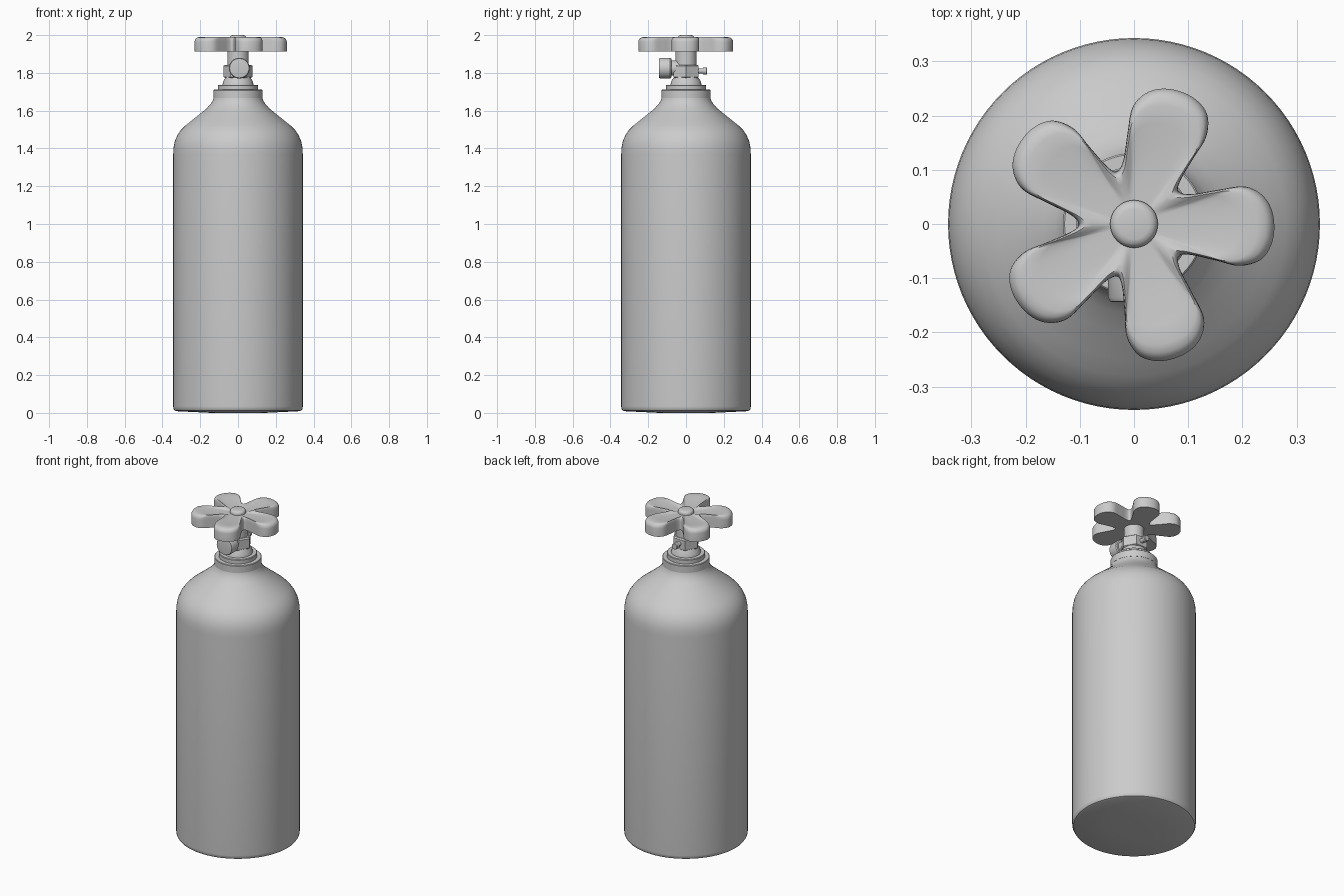
import bpy, bmesh, math
from mathutils import Vector, Matrix

if "Cube" in bpy.data.objects:
    bpy.data.objects.remove(bpy.data.objects["Cube"])


def finish(name, bm, angle=35):
    bmesh.ops.remove_doubles(bm, verts=bm.verts, dist=1e-6)
    bmesh.ops.recalc_face_normals(bm, faces=bm.faces)
    me = bpy.data.meshes.new(name)
    bm.to_mesh(me)
    bm.free()
    ob = bpy.data.objects.new(name, me)
    bpy.context.collection.objects.link(ob)
    bpy.ops.object.select_all(action='DESELECT')
    bpy.context.view_layer.objects.active = ob
    ob.select_set(True)
    bpy.ops.object.shade_smooth_by_angle(angle=math.radians(angle))
    return ob


def lathe(name, profile, n=64, matrix=Matrix(), angle=35, phase=0.0):
    """Revolve (radius, height) points about the local z axis."""
    bm = bmesh.new()
    rings = [[bm.verts.new(matrix @ Vector((r * math.cos(a), r * math.sin(a), h)))
              for a in (2 * math.pi * k / n + phase for k in range(n))] for r, h in profile]
    for lo, hi in zip(rings, rings[1:]):
        for k in range(n):
            j = (k + 1) % n
            bm.faces.new((lo[k], lo[j], hi[j], hi[k]))
    bm.faces.new(rings[0][::-1])
    bm.faces.new(rings[-1])
    return finish(name, bm, angle)


# Tank with rounded shoulder and slightly bowed base
lathe("tank", [(0.14, 0.0), (0.325, 0.009), (0.336, 0.013), (0.342, 0.022), (0.343, 0.035),
               (0.343, 1.37), (0.341, 1.405), (0.334, 1.44), (0.321, 1.47), (0.303, 1.497),
               (0.28, 1.52), (0.25, 1.544), (0.2, 1.584), (0.165, 1.613), (0.145, 1.635),
               (0.133, 1.655), (0.129, 1.67)], n=96)

# Stepped neck collar
lathe("neck_collar", [(0.131, 1.667), (0.131, 1.708), (0.128, 1.711), (0.106, 1.711),
                      (0.106, 1.733), (0.103, 1.737), (0.082, 1.737), (0.078, 1.755), (0.06, 1.785)])

# Valve body: six-sided nut and round stem
lathe("valve_nut", [(0.068, 1.773), (0.077, 1.779), (0.077, 1.837), (0.068, 1.843)],
      n=6, phase=0.0)
lathe("valve_stem", [(0.056, 1.75), (0.056, 1.93)], n=48)

# Front outlet, facing -y
front = Matrix.Translation((0.007, 0, 1.825)) @ Matrix.Rotation(math.pi / 2, 4, 'X')
lathe("front_outlet", [(0.04, 0.02), (0.04, 0.078), (0.05, 0.078), (0.055, 0.084), (0.055, 0.135),
                       (0.051, 0.143), (0.045, 0.144)], n=40, matrix=front)

# Small relief plug at the back
back = Matrix.Translation((0, 0, 1.81)) @ Matrix.Rotation(-math.pi / 2, 4, 'X')
lathe("rear_plug", [(0.014, 0.03), (0.014, 0.09), (0.019, 0.09), (0.019, 0.108), (0.016, 0.112)],
      n=24, matrix=back)

# Five-lobed handwheel: closed smooth outline, then rings towards the centre
LOBE = [(0.083, -0.059), (0.105, -0.057), (0.15, -0.067), (0.195, -0.077), (0.235, -0.065),
        (0.256, -0.03), (0.257, 0.015), (0.24, 0.05), (0.205, 0.069), (0.155, 0.063), (0.105, 0.055)]
ctrl = [Matrix.Rotation(math.radians(72 * i), 2) @ Vector(p) for i in range(5) for p in LOBE]


def spline(pts, sub):
    """Closed Catmull-Rom curve through the points."""
    out, n = [], len(pts)
    for i in range(n):
        a, b, c, d = (pts[(i + k) % n] for k in (-1, 0, 1, 2))
        for s in range(sub):
            t = s / sub
            out.append(0.5 * (2 * b + (c - a) * t + (2 * a - 5 * b + 4 * c - d) * t * t
                              + (3 * b - a - 3 * c + d) * t ** 3))
    return out


outline = spline(ctrl, 5)
bm = bmesh.new()
rings = []
for f, z in [(0.15, 1.914), (1, 1.914), (1, 1.964), (0.992, 1.973), (0.972, 1.981), (0.94, 1.987),
             (0.88, 1.990), (0.75, 1.987), (0.55, 1.981), (0.35, 1.978), (0.15, 1.978)]:
    rings.append([bm.verts.new((p.x * f, p.y * f, z)) for p in outline])
for lo, hi in zip(rings, rings[1:]):
    for k in range(len(outline)):
        j = (k + 1) % len(outline)
        bm.faces.new((lo[k], lo[j], hi[j], hi[k]))
bm.faces.new(rings[0][::-1])
bm.faces.new(rings[-1])
finish("handwheel", bm, 45)

# Rounded hub button on the handwheel
lathe("handwheel_hub", [(0.044, 1.96), (0.044, 1.985), (0.042, 1.992), (0.036, 1.998), (0.028, 2.0)], n=40)
